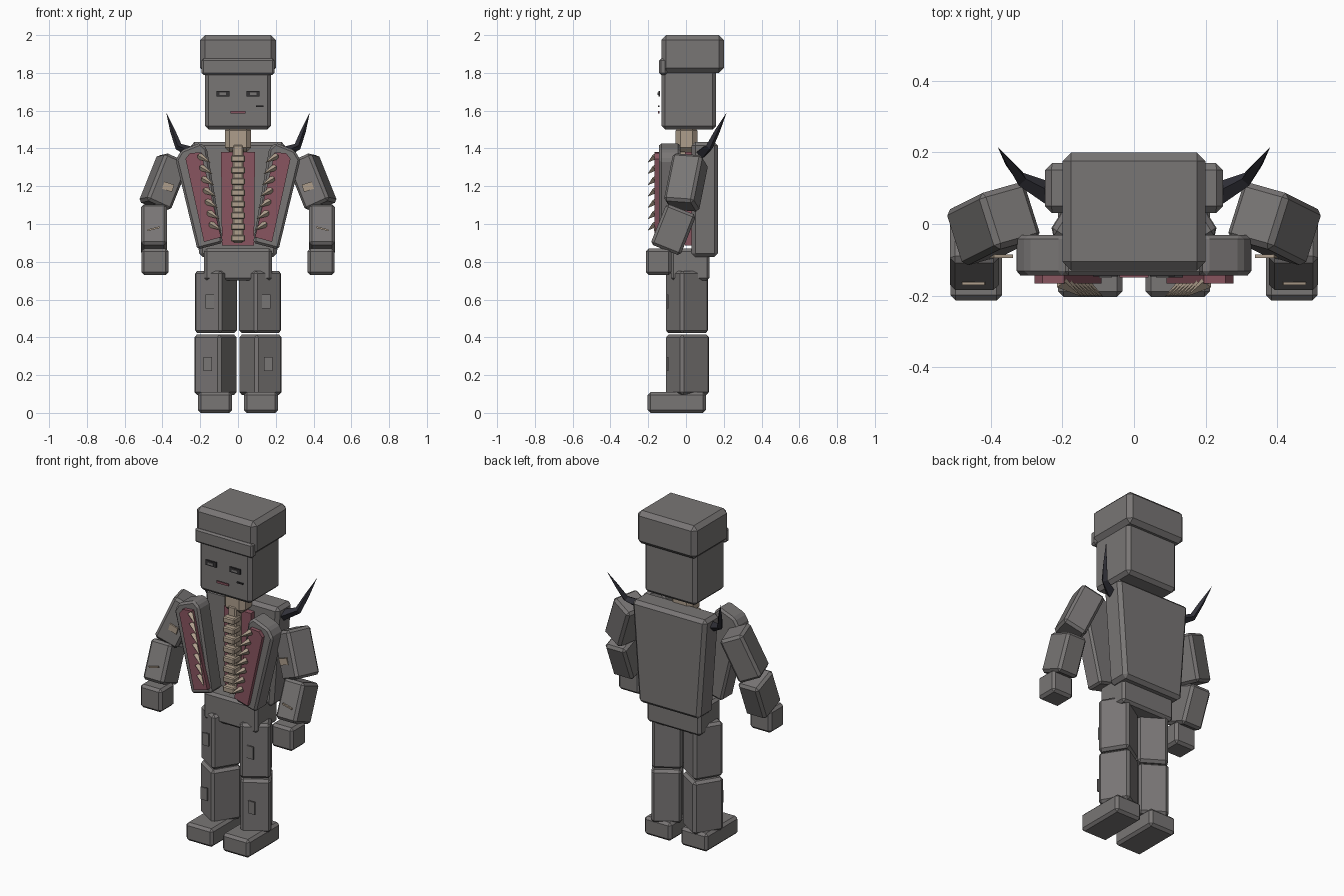
import bpy, bmesh
from mathutils import Vector, Matrix

cube = bpy.data.objects.get("Cube")
if cube:
    bpy.data.objects.remove(cube, do_unlink=True)


def material(name, rgb):
    m = bpy.data.materials.new(name)
    m.use_nodes = True
    col = (*rgb, 1)
    m.diffuse_color = col
    m.node_tree.nodes["Principled BSDF"].inputs["Base Color"].default_value = col
    return m


GREY = material("warm grey", (0.19, 0.18, 0.178))
RED = material("flesh red", (0.25, 0.09, 0.115))
BONE = material("bone", (0.42, 0.34, 0.26))
HORN = material("horn black", (0.03, 0.03, 0.04))
DARK = material("eye dark", (0.035, 0.033, 0.036))


def finish(bm, name, mat, bevel=0):
    bmesh.ops.recalc_face_normals(bm, faces=bm.faces[:])
    if bevel:
        bmesh.ops.bevel(bm, geom=bm.edges[:], offset=bevel, segments=1,
                        affect='EDGES', clamp_overlap=True)
    me = bpy.data.meshes.new(name)
    bm.to_mesh(me)
    bm.free()
    me.materials.append(mat)
    ob = bpy.data.objects.new(name, me)
    bpy.context.collection.objects.link(ob)
    return ob


def block(name, centre, size, mat=GREY, bevel=0.015, rot=None):
    """Bevelled box, optionally turned by a 3x3 matrix."""
    bm = bmesh.new()
    bmesh.ops.create_cube(bm, size=1)
    for v in bm.verts:
        v.co = Vector(a * b for a, b in zip(v.co, size))
        if rot:
            v.co = rot @ v.co
        v.co += Vector(centre)
    return finish(bm, name, mat, bevel)


def span(name, lo, hi, mat=GREY, bevel=0.015):
    lo, hi = Vector(lo), Vector(hi)
    return block(name, (lo + hi) / 2, hi - lo, mat, bevel)


def prism(name, pts, y0, y1, mat, bevel=0, s=1):
    """Outline in x and z, pushed along y."""
    bm = bmesh.new()
    f = bm.faces.new([bm.verts.new((s * x, y0, z)) for x, z in pts])
    new = bmesh.ops.extrude_face_region(bm, geom=[f])["geom"]
    for v in new:
        if isinstance(v, bmesh.types.BMVert):
            v.co.y = y1
    return finish(bm, name, mat, bevel)


def spike(name, path, radii, mat):
    """Four-sided tapering spike along a path, ending in a point."""
    path = [Vector(p) for p in path]
    bm = bmesh.new()
    rings = []
    for i, r in enumerate(radii):
        d = (path[i + 1] - path[max(i - 1, 0)]).normalized()
        u = d.cross(Vector((0, 1, 0))).normalized()
        w = d.cross(u)
        rings.append([bm.verts.new(path[i] + r * k) for k in (u, w, -u, -w)])
    tip = bm.verts.new(path[-1])
    bm.faces.new(rings[0])
    for k in range(4):
        n = (k + 1) % 4
        for a, b in zip(rings, rings[1:]):
            bm.faces.new((a[k], a[n], b[n], b[k]))
        bm.faces.new((rings[-1][k], rings[-1][n], tip))
    return finish(bm, name, mat)


# Head and hat
span("head", (-0.175, -0.13, 1.5), (0.175, 0.16, 1.84), bevel=0.02)
span("hat", (-0.2, -0.13, 1.8), (0.2, 0.2, 2.0), bevel=0.025)
span("hat_brim", (-0.193, -0.143, 1.79), (0.193, -0.1, 1.875), bevel=0.01)
for s, side in ((1, "left"), (-1, "right")):
    block(side + "_eye", (s * 0.08, -0.142, 1.69), (0.07, 0.009, 0.03), DARK, 0)
    block(side + "_pupil", (s * 0.08, -0.148, 1.69), (0.035, 0.006, 0.012), GREY, 0)
block("mouth", (0, -0.145, 1.592), (0.08, 0.008, 0.012), RED, 0)
block("cheek_scar", (0.115, -0.145, 1.624), (0.042, 0.008, 0.007), DARK, 0)

# Neck and spine
span("neck", (-0.07, -0.055, 1.38), (0.07, 0.06, 1.52), BONE, 0.025)
span("spine", (-0.028, -0.06, 0.9), (0.028, 0.01, 1.42), BONE, 0.008)
for i in range(8):
    block("vertebra", (0, -0.06, 1.345 - i * 0.06), (0.075, 0.07, 0.036), BONE, 0.006)

# Torso: back shell with flesh lining
prism("back_shell", [(-0.25, 1.435), (0.25, 1.435), (0.205, 0.825), (-0.205, 0.825)],
      0.03, 0.17, GREY, 0.02)
prism("chest_lining", [(-0.09, 1.38), (0.09, 1.38), (0.085, 0.885), (-0.085, 0.885)],
      -0.005, 0.035, RED)
span("pelvis", (-0.18, -0.08, 0.7), (0.18, 0.125, 0.87))

for s, side in ((1, "left"), (-1, "right")):
    # Open chest flaps with rib teeth
    prism(side + "_chest_flap", [(0.33, 1.34), (0.3, 1.39), (0.2, 1.43), (0.165, 1.4),
                                 (0.08, 0.9), (0.215, 0.865)], -0.143, -0.03, GREY, 0.012, s)
    prism(side + "_flap_lining", [(0.278, 1.345), (0.255, 1.375), (0.195, 1.38),
                                  (0.09, 0.93), (0.18, 0.905)], -0.166, -0.135, RED, 0, s)
    for i in range(7):
        t = i / 6
        x, z = 0.205 - 0.06 * t, 1.345 - 0.36 * t
        spike(side + "_rib_tooth", [(s * x, -0.16, z + 0.015), (s * (x - 0.06), -0.203, z - 0.02)],
              [0.02], BONE)

    # Shoulder horn
    spike(side + "_horn", [(s * 0.235, 0.085, 1.375), (s * 0.315, 0.125, 1.41),
                           (s * 0.345, 0.165, 1.49), (s * 0.38, 0.215, 1.59)],
          [0.032, 0.02, 0.014], HORN)

    # Arm
    up = Vector((-0.40 * s, 0.2, 1)).normalized()
    out = Vector((0.95, -0.3 * s, 0))
    out = (out - up * out.dot(up)).normalized()
    turn = Matrix((out, up.cross(out), up)).transposed()
    block(side + "_upper_arm", (s * 0.392, 0, 1.22), (0.145, 0.165, 0.275), rot=turn)
    block(side + "_arm_patch", (s * 0.37, -0.09, 1.197), (0.055, 0.009, 0.04), BONE, 0,
          Matrix.Rotation(-0.3 * s, 3, 'Y'))
    block(side + "_forearm", (s * 0.445, -0.067, 0.97), (0.137, 0.17, 0.232),
          rot=Matrix.Rotation(-0.38, 3, 'X'))
    block(side + "_forearm_sliver", (s * 0.447, -0.166, 0.975), (0.065, 0.009, 0.009), BONE, 0,
          Matrix.Rotation(0.25 * s, 3, 'Y'))
    span(side + "_hand", (s * 0.44 - 0.072, -0.213, 0.73), (s * 0.44 + 0.072, -0.077, 0.87))

    # Leg, turned outward, with a straight foot
    yaw = Matrix.Rotation(0.56 * s, 3, 'Z')
    block(side + "_thigh", (s * 0.117, 0.005, 0.587), (0.17, 0.175, 0.33), rot=yaw)
    block(side + "_shin", (s * 0.119, 0.008, 0.255), (0.168, 0.18, 0.32), rot=yaw)
    block(side + "_thigh_patch", (s * 0.15, -0.096, 0.59), (0.045, 0.009, 0.075), GREY, 0)
    block(side + "_shin_patch", (s * 0.16, -0.096, 0.258), (0.045, 0.009, 0.075), GREY, 0)
    span(side + "_foot", (s * 0.122 - 0.09, -0.203, 0), (s * 0.122 + 0.09, 0.105, 0.11))
